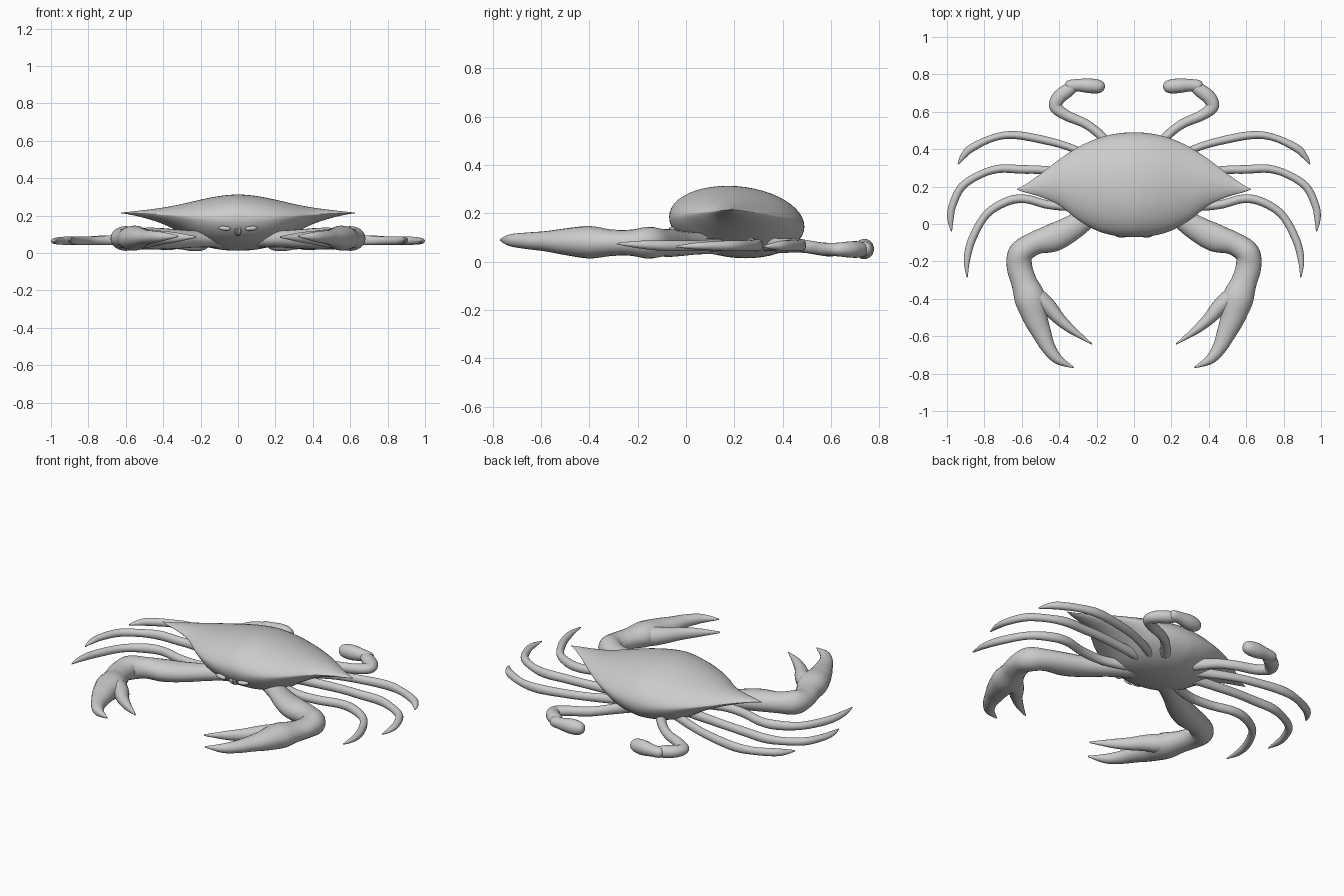
import bpy, bmesh, math
from mathutils import Vector


def spline(rows, steps):
    """Catmull-Rom interpolation through rows of any width."""
    rows = [tuple(map(float, r)) for r in rows]
    out = []
    for i in range(len(rows) - 1):
        p0, p1 = rows[max(i - 1, 0)], rows[i]
        p2, p3 = rows[i + 1], rows[min(i + 2, len(rows) - 1)]
        for s in range(steps):
            t = s / steps
            out.append([0.5 * (2 * b + (c - a) * t + (2 * a - 5 * b + 4 * c - d) * t * t
                               + (3 * b - a - 3 * c + d) * t ** 3)
                        for a, b, c, d in zip(p0, p1, p2, p3)])
    return out + [list(rows[-1])]


def loft(name, rings, mirror=False):
    bm = bmesh.new()
    vr = [[bm.verts.new(p) for p in ring] for ring in rings]
    n = len(vr[0])
    for a, b in zip(vr, vr[1:]):
        for i in range(n):
            j = (i + 1) % n
            bm.faces.new((a[i], a[j], b[j], b[i]))
    bm.faces.new(vr[0][::-1])
    bm.faces.new(vr[-1])
    bmesh.ops.recalc_face_normals(bm, faces=bm.faces)
    me = bpy.data.meshes.new(name)
    bm.to_mesh(me)
    bm.free()
    ob = bpy.data.objects.new(name, me)
    bpy.context.collection.objects.link(ob)
    if mirror:
        ob.modifiers.new("Mirror", 'MIRROR').use_clip = False
    bpy.ops.object.select_all(action='DESELECT')
    bpy.context.view_layer.objects.active = ob
    ob.select_set(True)
    bpy.ops.object.shade_smooth_by_angle(angle=math.radians(50))
    return ob


def limb(name, rows, steps=6, sides=20):
    """Mirrored tube; rows are x, y, z, half width, half height."""
    pts = spline(rows, steps)
    rings = []
    for i, (x, y, z, w, h) in enumerate(pts):
        a, b = pts[max(i - 1, 0)], pts[min(i + 1, len(pts) - 1)]
        t = Vector((b[0] - a[0], b[1] - a[1], 0)).normalized()
        side = Vector((t.y, -t.x, 0))
        w, h = max(w, 0.002), max(h, 0.002)
        rings.append([Vector((x, y, z)) + side * w * math.cos(u) + Vector((0, 0, h * math.sin(u)))
                      for u in (2 * math.pi * k / sides for k in range(sides))])
    return loft(name, rings, True)


# Carapace: x, front y, back y, top z, rim z, bottom z
half = [(0, -.07, .49, .312, .165, .015), (.1, -.063, .482, .304, .167, .02),
        (.2, -.035, .456, .285, .175, .045), (.3, .022, .41, .262, .187, .105),
        (.4, .1, .345, .243, .199, .155), (.5, .145, .268, .23, .208, .188),
        (.58, .168, .212, .221, .213, .206), (.625, .184, .188, .217, .215, .213)]
table = [(-r[0],) + r[1:] for r in half[:0:-1]] + half
shell = []
for x, f, b, top, rim, bot in spline(table, 6):
    p = 1 + 0.4 * min(abs(x) / 0.4, 1)
    tilt = 0.02 * max(0, 1 - abs(x) / 0.6)
    ring = []
    for k in range(48):
        u = 2 * math.pi * k / 48
        c, s = math.cos(u), math.sin(u)
        z = rim + (top - rim) * s ** p if s >= 0 else rim - (rim - bot) * (-s) ** p
        ring.append((x, (f + b) / 2 + (b - f) / 2 * c, z - tilt * c))
    shell.append(ring)
loft("carapace", shell)

# Walking legs
limb("rear_leg", [(.1, .3, .07, .025, .03), (.33, .405, .072, .02, .024),
                  (.5, .453, .07, .022, .024), (.65, .476, .068, .021, .026),
                  (.76, .458, .066, .019, .022), (.87, .405, .066, .021, .022),
                  (.915, .36, .064, .015, .014), (.94, .32, .062, .003, .003)])
limb("middle_leg", [(.1, .25, .07, .025, .03), (.45, .286, .072, .022, .025),
                    (.6, .292, .07, .023, .025), (.72, .295, .068, .022, .026),
                    (.82, .265, .066, .02, .022), (.92, .2, .066, .021, .022),
                    (.97, .1, .065, .02, .018), (.981, .03, .064, .017, .013),
                    (.976, -.04, .062, .003, .003)])
limb("front_leg", [(.1, .17, .07, .025, .03), (.3, .1, .072, .024, .026),
                   (.45, .102, .072, .023, .025), (.58, .134, .07, .023, .025),
                   (.68, .12, .068, .023, .026), (.79, .05, .066, .021, .022),
                   (.865, -.08, .066, .021, .022), (.893, -.19, .07, .017, .016),
                   (.892, -.285, .074, .003, .003)])

# Swimming legs and paddles
limb("swimming_leg", [(.1, .38, .07, .03, .035), (.18, .475, .065, .025, .028),
                      (.26, .536, .056, .025, .027), (.36, .58, .05, .028, .028),
                      (.418, .625, .05, .034, .028), (.405, .672, .05, .037, .033),
                      (.36, .71, .05, .037, .034), (.322, .735, .05, .03, .027)])
limb("swimming_paddle", [(.365, .735, .052, .012, .012), (.35, .738, .052, .03, .028),
                         (.3, .742, .052, .033, .033), (.24, .739, .052, .039, .042),
                         (.19, .735, .052, .036, .038), (.164, .733, .052, .023, .024),
                         (.155, .732, .052, .002, .002)])

# Claw arms with both fingers
limb("claw_arm", [(.1, .14, .075, .06, .045), (.22, .055, .075, .055, .045),
                  (.33, -.02, .075, .067, .052), (.43, -.072, .077, .075, .058),
                  (.53, -.103, .078, .062, .058), (.605, -.155, .078, .066, .066),
                  (.612, -.23, .078, .068, .054), (.588, -.31, .078, .069, .055),
                  (.555, -.4, .08, .083, .067), (.528, -.5, .082, .066, .055),
                  (.495, -.58, .084, .052, .042), (.458, -.66, .086, .038, .034),
                  (.405, -.725, .088, .026, .025), (.322, -.768, .09, .003, .004)])
limb("claw_finger", [(.57, -.34, .078, .03, .035), (.51, -.4, .078, .05, .052),
                     (.455, -.446, .08, .043, .045), (.4, -.507, .082, .033, .036),
                     (.33, -.568, .084, .022, .026), (.225, -.642, .086, .003, .004)])

# Eyes and mouthparts on the front edge
limb("eye", [(.04, -.058, .13, .003, .003), (.05, -.059, .13, .012, .01),
             (.075, -.058, .132, .014, .012), (.095, -.054, .134, .011, .009),
             (.105, -.05, .135, .002, .002)], 3, 12)
limb("mouthpart", [(.006, -.03, .11, .008, .02), (.01, -.05, .12, .008, .016),
                   (.014, -.063, .125, .003, .004)], 3, 10)
